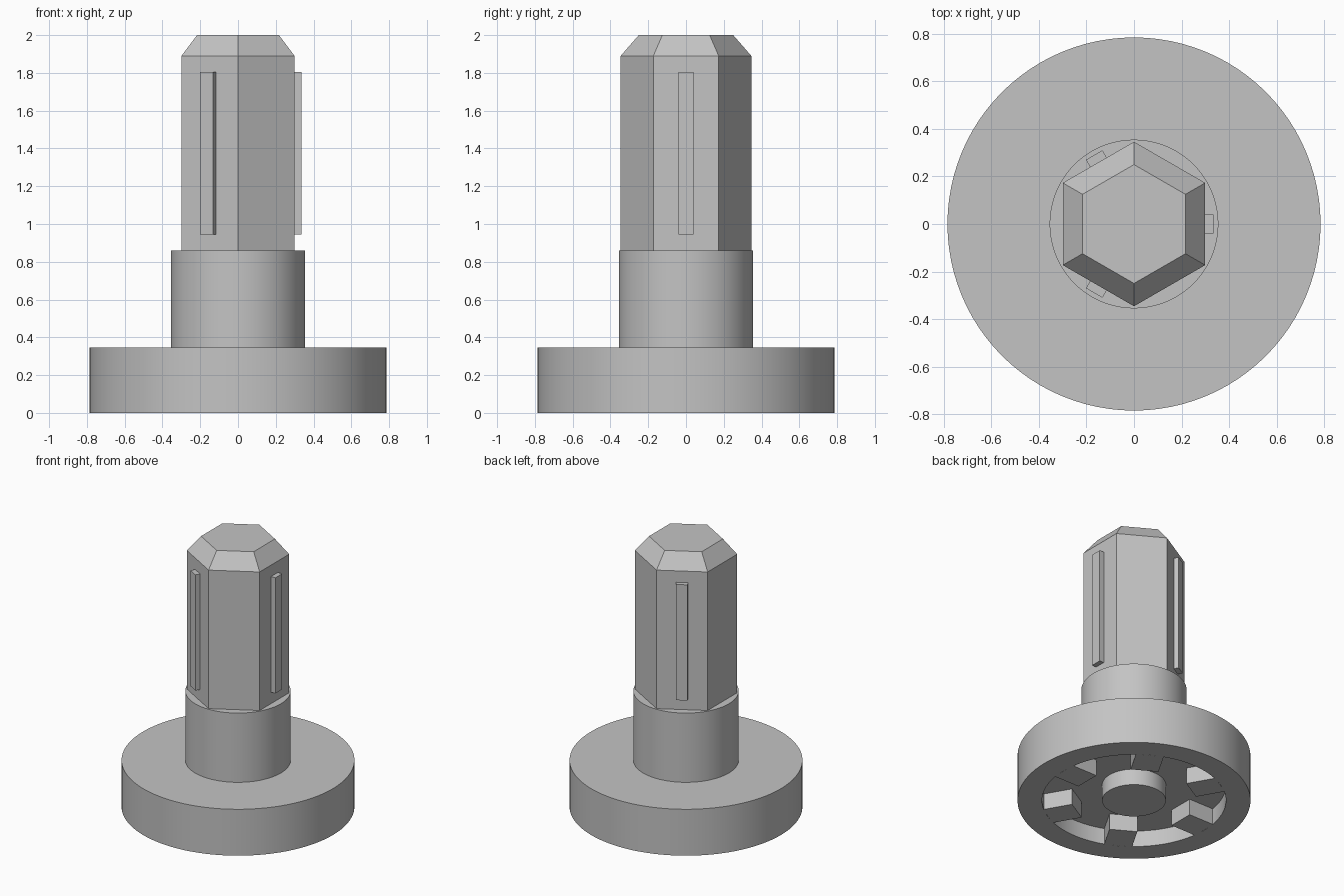
import bpy
import bmesh
from math import pi, radians
from mathutils import Matrix, Vector

cube = bpy.data.objects.get("Cube")
if cube:
    bpy.data.objects.remove(cube, do_unlink=True)

# One plain grey for the whole model
GREY = (0.55, 0.55, 0.55, 1.0)
grey = bpy.data.materials.new("plain_grey")
grey.use_nodes = True
grey.diffuse_color = GREY
grey.node_tree.nodes["Principled BSDF"].inputs["Base Color"].default_value = GREY


def add_object(name, bm):
    bmesh.ops.recalc_face_normals(bm, faces=bm.faces)
    mesh = bpy.data.meshes.new(name)
    bm.to_mesh(mesh)
    bm.free()
    mesh.materials.append(grey)
    obj = bpy.data.objects.new(name, mesh)
    bpy.context.collection.objects.link(obj)
    bpy.ops.object.select_all(action='DESELECT')
    obj.select_set(True)
    bpy.context.view_layer.objects.active = obj
    bpy.ops.object.shade_smooth_by_angle(angle=radians(30))
    return obj


def revolve(name, profile, steps, start=0.0):
    """Turn an (r, z) profile around the z axis."""
    bm = bmesh.new()
    turn = Matrix.Rotation(start, 3, 'Z')
    verts = [bm.verts.new(turn @ Vector((r, 0, z))) for r, z in profile]
    edges = [bm.edges.new(pair) for pair in zip(verts, verts[1:])]
    bmesh.ops.spin(bm, geom=verts + edges, cent=(0, 0, 0), axis=(0, 0, 1),
                   angle=2 * pi, steps=steps)
    bmesh.ops.remove_doubles(bm, verts=bm.verts, dist=0.0005)
    # Merge the fans at the poles into clean flat caps
    flat = [e for e in bm.edges if len(e.link_faces) == 2
            and any(v.co.xy.length < 0.001 for v in e.verts)]
    bmesh.ops.dissolve_edges(bm, edges=flat, use_verts=True)
    return add_object(name, bm)


def radial_block(name, r0, r1, width, z0, z1, angle):
    """Box reaching outward from r0 to r1 in the given direction."""
    bm = bmesh.new()
    place = (Matrix.Rotation(angle, 4, 'Z')
             @ Matrix.Translation(((r0 + r1) / 2, 0, (z0 + z1) / 2))
             @ Matrix.Diagonal((r1 - r0, width, z1 - z0, 1)))
    bmesh.ops.create_cube(bm, size=1, matrix=place)
    return add_object(name, bm)


# Flange with recessed underside and centre peg, plus the round collar
revolve("flange_and_collar",
        [(0, 0), (0.215, 0), (0.215, 0.12), (0.62, 0.12), (0.62, 0),
         (0.785, 0), (0.785, 0.345), (0.355, 0.345), (0.355, 0.86), (0, 0.86)],
        96)

# Hexagonal shaft with chamfered tip
revolve("hex_shaft",
        [(0, 0.85), (0.346, 0.85), (0.346, 1.89), (0.25, 2.0), (0, 2.0)],
        6, start=pi / 6)

# Thin ribs on every other shaft face
for i in range(3):
    radial_block(f"shaft_rib_{i + 1}", 0.28, 0.335, 0.08, 0.945, 1.805, i * 2 * pi / 3)

# Teeth pointing inward from the rim of the underside recess
for i in range(6):
    radial_block(f"recess_tooth_{i + 1}", 0.41, 0.618, 0.19, 0, 0.13, i * pi / 3)
